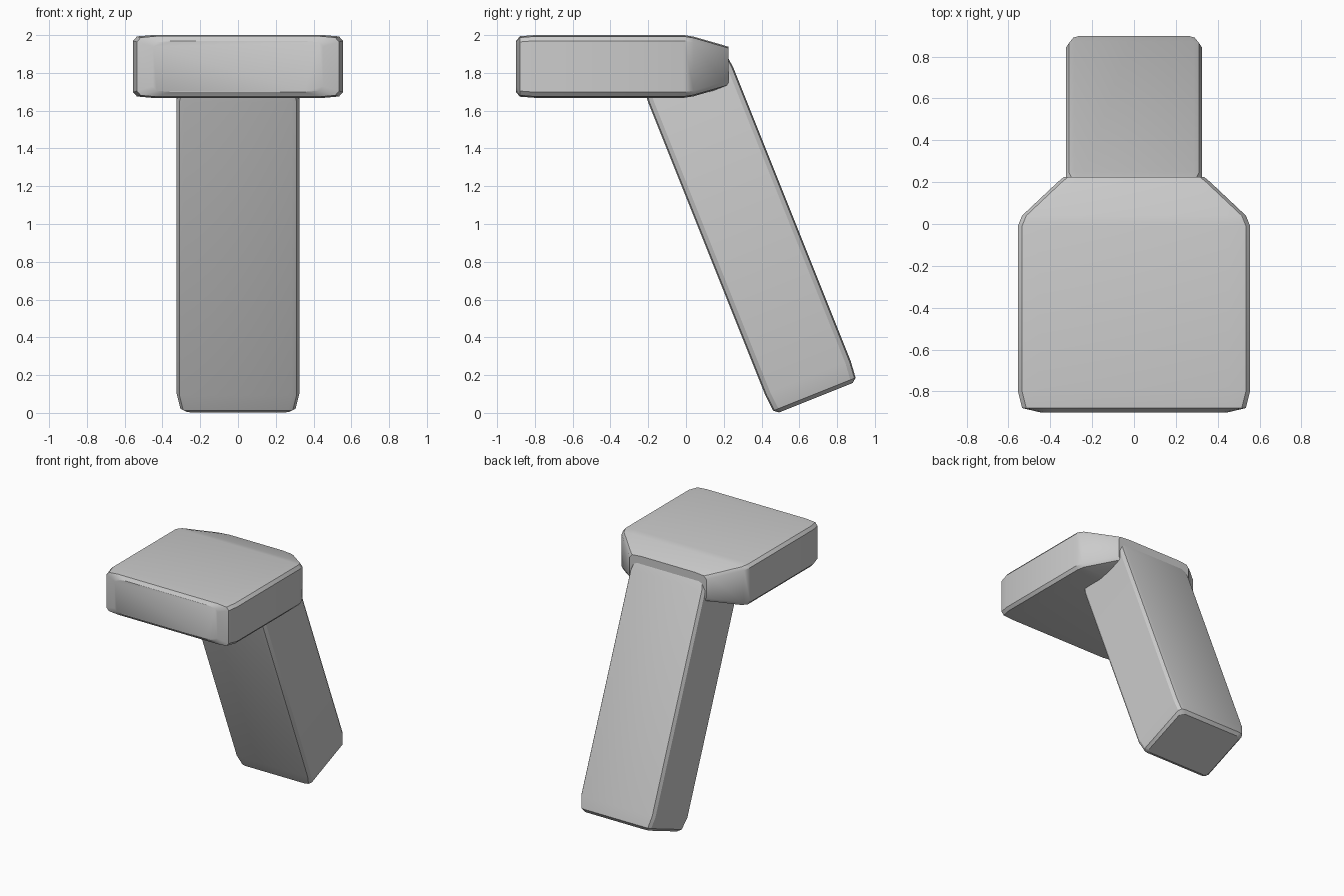
import bpy, bmesh, math
from mathutils import Vector

if "Cube" in bpy.data.objects:
    bpy.data.objects.remove(bpy.data.objects["Cube"])


def ring(a, b, corner):
    # Soft-cornered rectangle: the corner is mirrored into all four quadrants
    pts = [(a - i, b - j) for i, j in corner]
    out = []
    for sx, sy, rev in ((1, 1, 1), (1, -1, -1), (-1, -1, 1), (-1, 1, -1)):
        out += [(sx * u, sy * v) for u, v in pts[::rev]]
    return out


def loft(name, stations, corner, origin, v_axis, w_axis):
    # Stations are (distance along w, half width in x, half height along v)
    bm = bmesh.new()
    o, v_dir, w_dir = Vector(origin), Vector(v_axis), Vector(w_axis)
    rings = []
    for w, a, b in stations:
        rings.append([bm.verts.new(o + Vector((u, 0, 0)) + v_dir * v + w_dir * w)
                      for u, v in ring(a, b, corner)])
    n = len(rings[0])
    for r0, r1 in zip(rings, rings[1:]):
        for i in range(n):
            j = (i + 1) % n
            bm.faces.new((r0[i], r0[j], r1[j], r1[i]))
    bm.faces.new(rings[0])
    bm.faces.new(rings[-1])
    bmesh.ops.recalc_face_normals(bm, faces=bm.faces)
    mesh = bpy.data.meshes.new(name)
    bm.to_mesh(mesh)
    bm.free()
    obj = bpy.data.objects.new(name, mesh)
    bpy.context.collection.objects.link(obj)
    bpy.ops.object.select_all(action='DESELECT')
    obj.select_set(True)
    bpy.context.view_layer.objects.active = obj
    bpy.ops.object.shade_smooth_by_angle(angle=math.radians(30))
    return obj


# Flat head with a tapered back
loft("head",
     [(-0.90, 0.45, 0.135), (-0.88, 0.535, 0.16), (-0.80, 0.555, 0.166),
      (-0.01, 0.555, 0.166), (0.04, 0.535, 0.158),
      (0.20, 0.365, 0.112), (0.225, 0.335, 0.104)],
     [(0.1, 0), (0.02, 0.007), (0, 0.03)],
     (0, 0, 1.834), (0, 0, 1), (0, 1, 0))

# Slanted grip running down and back
t = math.radians(21.8)
s, c = math.sin(t), math.cos(t)
L = 1.891
loft("handle",
     [(0, 0.285, 0.21), (0.02, 0.305, 0.235), (0.11, 0.325, 0.2435),
      (L - 0.11, 0.325, 0.2435), (L - 0.02, 0.305, 0.235), (L, 0.285, 0.21)],
     [(0.04, 0), (0.015, 0.007), (0, 0.03)],
     (0, -0.015, 1.836), (0, c, s), (0, s, -c))
